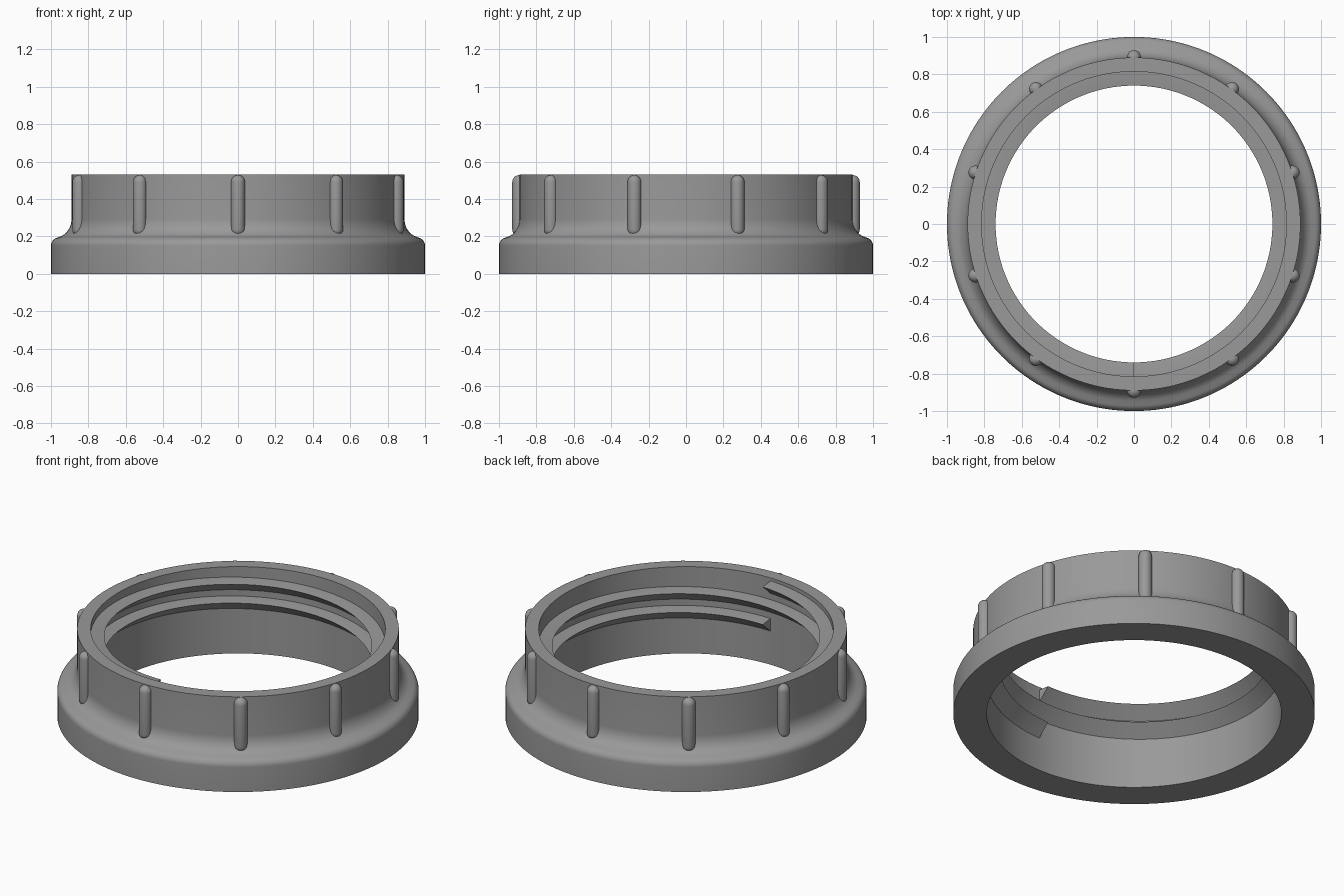
import bpy, bmesh
from math import sin, cos, pi, radians

if "Cube" in bpy.data.objects:
    bpy.data.objects.remove(bpy.data.objects["Cube"])

# Dark grey plastic
grey = bpy.data.materials.new("dark_grey")
grey.diffuse_color = (0.32, 0.32, 0.32, 1)
grey.use_nodes = True
grey.node_tree.nodes["Principled BSDF"].inputs["Base Color"].default_value = grey.diffuse_color


def finish(name, bm, angle=35):
    bmesh.ops.remove_doubles(bm, verts=bm.verts, dist=1e-5)
    bmesh.ops.recalc_face_normals(bm, faces=bm.faces)
    mesh = bpy.data.meshes.new(name)
    bm.to_mesh(mesh)
    bm.free()
    mesh.materials.append(grey)
    ob = bpy.data.objects.new(name, mesh)
    bpy.context.collection.objects.link(ob)
    bpy.ops.object.select_all(action='DESELECT')
    ob.select_set(True)
    bpy.context.view_layer.objects.active = ob
    bpy.ops.object.shade_smooth_by_angle(angle=radians(angle))
    return ob


def sweep(bm, rows, loop_profile):
    """Skin consecutive rows of vertices with quads."""
    for a, b in zip(rows, rows[1:]):
        n = len(a)
        for i in range(n if loop_profile else n - 1):
            j = (i + 1) % n
            bm.faces.new((a[i], b[i], b[j], a[j]))


def lathe(name, profile, steps, loop_profile):
    bm = bmesh.new()
    rows = [[bm.verts.new((r * cos(2 * pi * k / steps), r * sin(2 * pi * k / steps), z))
             for r, z in profile] for k in range(steps)]
    sweep(bm, rows + rows[:1], loop_profile)
    return finish(name, bm)


BORE = 0.815

# Ring body: flange, rounded shoulder, concave fillet, collar, open bore
shoulder = [(0.955 + 0.045 * cos(radians(t)), 0.15 + 0.045 * sin(radians(t)))
            for t in range(0, 71, 10)]
fillet = [(0.975 - 0.085 * sin(radians(t)), 0.295 - 0.10 * cos(radians(t)))
          for t in range(20, 91, 7)]
profile = [(BORE, 0), (1, 0)] + shoulder + fillet + [(0.89, 0.53), (BORE, 0.53)]
lathe("ring_body", profile, 160, True)

# Internal thread: two right-handed turns with a flat top and sloped underside
bm = bmesh.new()
section = [(0.825, 0.205), (BORE, 0.205), (0.74, 0.273), (BORE, 0.282), (0.825, 0.282)]
turns, pitch, steps = 2, 0.115, 320
rows = []
for k in range(steps + 1):
    f = turns * k / steps
    a = -pi / 2 + 2 * pi * f
    rows.append([bm.verts.new((r * cos(a), r * sin(a), z + pitch * f)) for r, z in section])
sweep(bm, rows, True)
bm.faces.new(rows[0])
bm.faces.new(rows[-1])
finish("inner_thread", bm, 25)

# Grip ribs: ten round-ended bars set into the collar
R = 0.037
low = [(R * sin(t * pi / 12), 0.20 + R - R * cos(t * pi / 12)) for t in range(7)]
high = [(R * cos(t * pi / 12), 0.528 - R + R * sin(t * pi / 12)) for t in range(7)]
rib = lathe("grip_rib", low + high, 20, False)
for i in range(10):
    ob = rib if i == 0 else rib.copy()
    if i:
        bpy.context.collection.objects.link(ob)
    a = radians(90 + 36 * i)
    ob.location = (0.892 * cos(a), 0.892 * sin(a), 0)
    ob.rotation_euler.z = a
